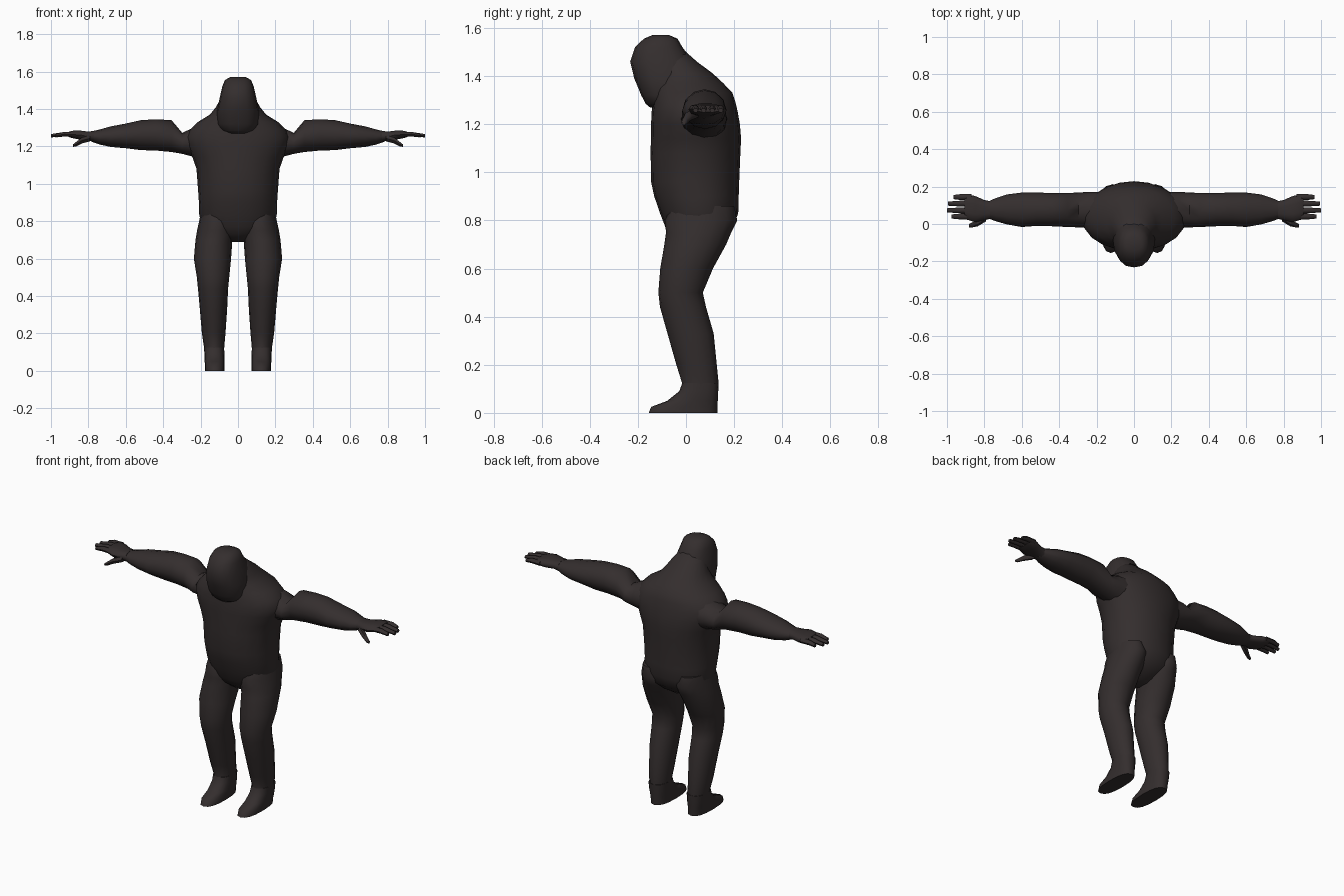
import bpy, bmesh, math
from mathutils import Vector

fur = bpy.data.materials.new("dark brown fur")
fur.diffuse_color = (0.034, 0.027, 0.027, 1)


def loft(name, rings, axis="z", sides=16, power=1.0, mirror=False, angle=60):
    """Skin rounded rings (pos, u0, u1, v0, v1): u,v = x,y for axis z, y,z for axis x."""
    bm = bmesh.new()
    loops = []
    for pos, u0, u1, v0, v1 in rings:
        loop = []
        for i in range(sides):
            a = 2 * math.pi * i / sides
            c, s = math.cos(a), math.sin(a)
            u = (u0 + u1) / 2 + (u1 - u0) / 2 * math.copysign(abs(c) ** power, c)
            v = (v0 + v1) / 2 + (v1 - v0) / 2 * math.copysign(abs(s) ** power, s)
            loop.append(bm.verts.new(Vector((u, v, pos) if axis == "z" else (pos, u, v))))
        loops.append(loop)
    for a, b in zip(loops, loops[1:]):
        for i in range(sides):
            j = (i + 1) % sides
            bm.faces.new((a[i], a[j], b[j], b[i]))
    bm.faces.new(loops[0][::-1])
    bm.faces.new(loops[-1])
    bmesh.ops.recalc_face_normals(bm, faces=bm.faces)
    mesh = bpy.data.meshes.new(name)
    bm.to_mesh(mesh)
    bm.free()
    mesh.materials.append(fur)
    ob = bpy.data.objects.new(name, mesh)
    bpy.context.collection.objects.link(ob)
    if mirror:
        ob.modifiers.new("mirror", "MIRROR").use_mirror_merge = False
    bpy.ops.object.select_all(action="DESELECT")
    ob.select_set(True)
    bpy.context.view_layer.objects.active = ob
    bpy.ops.object.shade_smooth_by_angle(angle=math.radians(angle))
    return ob


# torso: height, half width, front, back
torso = [(0.69, 0.04, -0.01, 0.09), (0.73, 0.13, -0.06, 0.15), (0.77, 0.185, -0.085, 0.195),
         (0.83, 0.207, -0.108, 0.217), (0.90, 0.209, -0.132, 0.219), (0.96, 0.213, -0.145, 0.221),
         (1.08, 0.222, -0.147, 0.226), (1.14, 0.243, -0.146, 0.229), (1.20, 0.27, -0.145, 0.224),
         (1.25, 0.278, -0.143, 0.215), (1.29, 0.255, -0.138, 0.206), (1.33, 0.215, -0.135, 0.193),
         (1.37, 0.15, -0.13, 0.155), (1.41, 0.118, -0.125, 0.112), (1.46, 0.09, -0.12, 0.045),
         (1.50, 0.06, -0.11, 0.0)]
loft("torso", [(z, -w, w, f, b) for z, w, f, b in torso], sides=20, power=0.95)

# head with heavy jaw
head = [(1.27, 0.055, -0.15, -0.02), (1.285, 0.092, -0.168, 0.0), (1.32, 0.112, -0.186, 0.02),
        (1.39, 0.112, -0.215, 0.04), (1.46, 0.098, -0.232, 0.03), (1.52, 0.084, -0.212, -0.015),
        (1.555, 0.07, -0.175, -0.035), (1.57, 0.042, -0.14, -0.07)]
loft("head", [(z, -w, w, f, b) for z, w, f, b in head], power=0.85)

# legs and feet
loft("legs", [
    (0.86, 0.05, 0.195, -0.06, 0.20), (0.80, 0.02, 0.208, -0.088, 0.213),
    (0.75, 0.015, 0.219, -0.083, 0.188), (0.70, 0.03, 0.227, -0.09, 0.167),
    (0.60, 0.037, 0.236, -0.107, 0.112), (0.50, 0.047, 0.220, -0.115, 0.070),
    (0.44, 0.053, 0.214, -0.108, 0.083), (0.33, 0.058, 0.204, -0.077, 0.115),
    (0.20, 0.067, 0.193, -0.040, 0.128), (0.12, 0.074, 0.181, -0.015, 0.136),
    (0.09, 0.074, 0.180, -0.026, 0.134)], mirror=True)
loft("feet", [
    (0.125, 0.074, 0.181, -0.015, 0.136), (0.09, 0.073, 0.180, -0.028, 0.134),
    (0.05, 0.072, 0.178, -0.078, 0.132), (0.025, 0.071, 0.177, -0.145, 0.131),
    (0.0, 0.071, 0.176, -0.155, 0.130)], power=0.8, mirror=True)

# arms with a step at the shoulder
loft("arms", [
    (0.15, 0.0, 0.17, 1.12, 1.32), (0.24, -0.022, 0.172, 1.145, 1.30),
    (0.298, -0.018, 0.168, 1.160, 1.272), (0.355, -0.016, 0.166, 1.170, 1.340),
    (0.44, -0.012, 0.166, 1.178, 1.345), (0.52, -0.010, 0.168, 1.180, 1.340),
    (0.60, -0.016, 0.168, 1.190, 1.322), (0.68, -0.002, 0.158, 1.197, 1.307),
    (0.74, 0.015, 0.138, 1.210, 1.290), (0.785, 0.032, 0.118, 1.226, 1.280)],
    axis="x", sides=12, mirror=True)

# hands: palm, four fingers, thumb
loft("palms", [
    (0.77, 0.027, 0.122, 1.222, 1.284), (0.80, 0.020, 0.128, 1.232, 1.280),
    (0.85, 0.010, 0.150, 1.236, 1.286), (0.89, 0.022, 0.158, 1.244, 1.284),
    (0.905, 0.028, 0.155, 1.25, 1.278)], axis="x", sides=10, power=0.8, mirror=True)
for name, y, tip in (("index", 0.040, 0.975), ("middle", 0.073, 1.0),
                     ("ring", 0.109, 0.995), ("little", 0.144, 0.965)):
    loft(name + "_fingers", [
        (x, y - r, y + r, z - r * 0.9, z + r * 0.9)
        for x, r, z in ((0.87, 0.016, 1.264), (0.93, 0.0155, 1.265), (tip, 0.011, 1.257))],
        axis="x", sides=6, mirror=True)
loft("thumbs", [
    (0.79, 0.015, 0.06, 1.225, 1.262), (0.835, -0.012, 0.028, 1.213, 1.250),
    (0.865, -0.018, 0.008, 1.198, 1.226), (0.882, -0.018, 0.0, 1.196, 1.212)],
    axis="x", sides=6, mirror=True)
